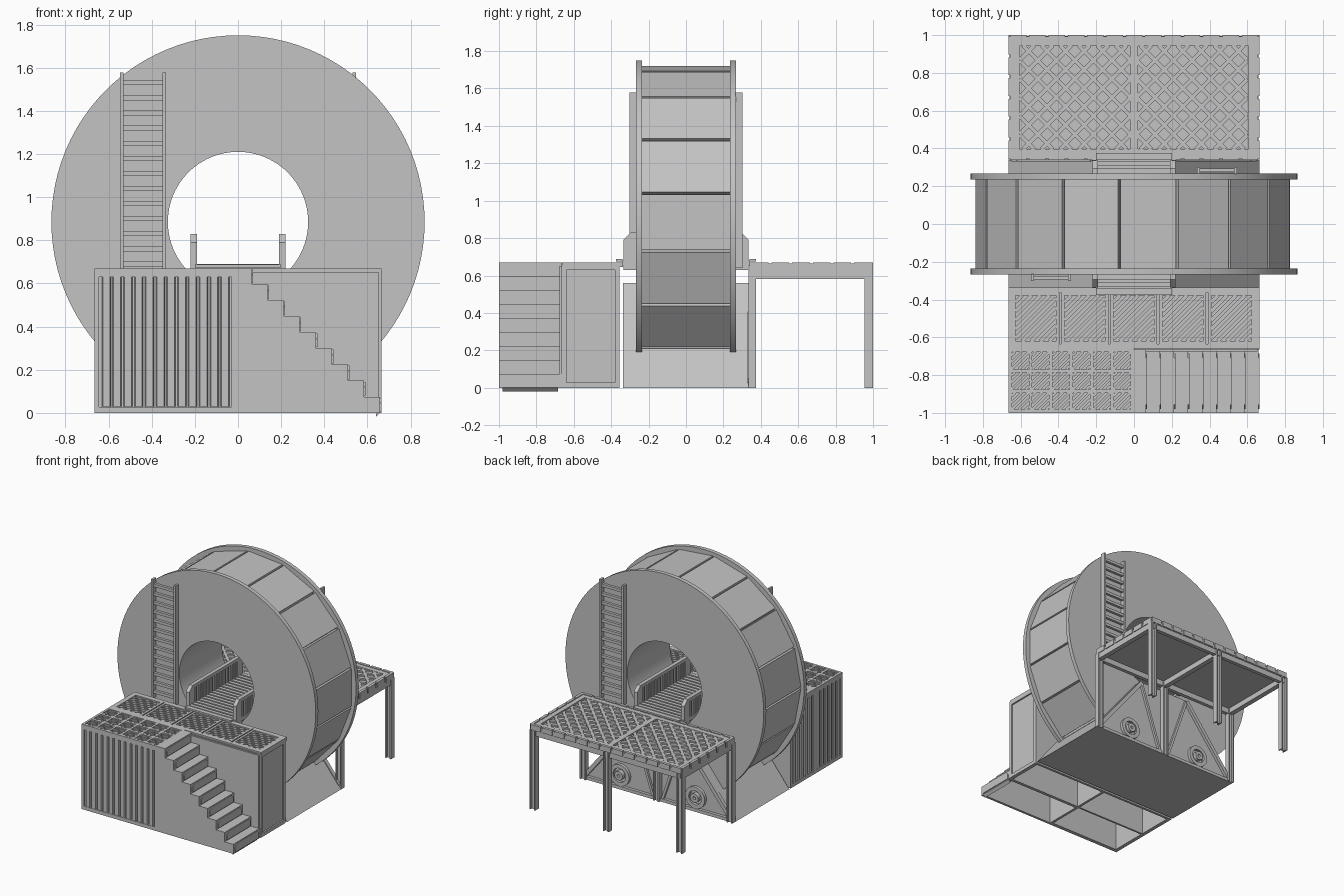
import bpy, bmesh, math
from mathutils import Vector, Matrix

cube = bpy.data.objects.get("Cube")
if cube:
    bpy.data.objects.remove(cube, do_unlink=True)

grey = bpy.data.materials.new("plain_grey")
grey.use_nodes = True
grey.diffuse_color = (0.55, 0.55, 0.55, 1)
grey.node_tree.nodes["Principled BSDF"].inputs["Base Color"].default_value = (0.55, 0.55, 0.55, 1)


class Part:
    """Collects simple solids into one named object."""

    def __init__(self, name):
        self.name, self.bm = name, bmesh.new()

    def box(self, x0, x1, y0, y1, z0, z1):
        m = Matrix.Translation(((x0 + x1) / 2, (y0 + y1) / 2, (z0 + z1) / 2))
        m = m @ Matrix.Diagonal((x1 - x0, y1 - y0, z1 - z0, 1))
        bmesh.ops.create_cube(self.bm, size=1, matrix=m)

    def bar(self, p, q, w, h):
        p, q = Vector(p), Vector(q)
        d = q - p
        m = Matrix.Translation((p + q) / 2) @ d.to_track_quat('Y', 'Z').to_matrix().to_4x4()
        bmesh.ops.create_cube(self.bm, size=1, matrix=m @ Matrix.Diagonal((w, d.length, h, 1)))

    def prism(self, pts, axis, t0, t1):
        place = (lambda a, b, t: (t, a, b)) if axis == 'x' else (lambda a, b, t: (a, t, b))
        ends = [[self.bm.verts.new(place(a, b, t)) for a, b in pts] for t in (t0, t1)]
        self.bm.faces.new(ends[0])
        self.bm.faces.new(ends[1][::-1])
        for i in range(len(pts)):
            j = (i + 1) % len(pts)
            self.bm.faces.new((ends[0][i], ends[1][i], ends[1][j], ends[0][j]))

    def frame(self, x0, x1, y0, y1, z0, z1, w):
        self.box(x0, x1, y0, y0 + w, z0, z1)
        self.box(x0, x1, y1 - w, y1, z0, z1)
        self.box(x0, x0 + w, y0 + w, y1 - w, z0, z1)
        self.box(x1 - w, x1, y0 + w, y1 - w, z0, z1)

    def diagonals(self, x0, x1, y0, y1, z, step, w, h, slopes):
        cx, cy, hw, hh = (x0 + x1) / 2, (y0 + y1) / 2, (x1 - x0) / 2, (y1 - y0) / 2
        n = int((hw + hh) / step)
        for s in slopes:
            for c in [k * step for k in range(-n, n + 1)]:
                ends = sorted((s * (-hh - c), s * (hh - c)))
                a, b = max(-hw, ends[0]), min(hw, ends[1])
                if b - a > 0.008:
                    self.bar((cx + a, cy + s * a + c, z), (cx + b, cy + s * b + c, z), w, h)

    def lathe(self, profile, centre, steps):
        loops = []
        for k in range(steps):
            a = 2 * math.pi * k / steps
            loops.append([self.bm.verts.new((centre[0] + r * math.cos(a), y, centre[1] + r * math.sin(a)))
                          for r, y in profile])
        for k in range(steps):
            u, v = loops[k], loops[(k + 1) % steps]
            for i in range(len(profile)):
                j = (i + 1) % len(profile)
                self.bm.faces.new((u[i], u[j], v[j], v[i]))

    def done(self, smooth=False):
        bmesh.ops.recalc_face_normals(self.bm, faces=self.bm.faces)
        me = bpy.data.meshes.new(self.name)
        self.bm.to_mesh(me)
        self.bm.free()
        me.materials.append(grey)
        ob = bpy.data.objects.new(self.name, me)
        bpy.context.collection.objects.link(ob)
        if smooth:
            bpy.ops.object.select_all(action='DESELECT')
            ob.select_set(True)
            bpy.context.view_layer.objects.active = ob
            bpy.ops.object.shade_smooth_by_angle(angle=math.radians(30))


W, TOP, HUB = 0.665, 0.67, 0.885

# Wheel: two flanges, inner drum and bored tunnel
p = Part("wheel")
half = [(0.325, -0.267), (0.865, -0.267), (0.865, -0.235), (0.8, -0.235)]
p.lathe(half + [(r, -y) for r, y in reversed(half)], (0, HUB), 96)
p.done(True)

# Flat panels around the drum
p = Part("drum_panels")
SIDES = 17
for k in range(SIDES):
    a = math.pi + (k + 0.5) * 2 * math.pi / SIDES
    m = Matrix.Translation((0, 0, HUB)) @ Matrix.Rotation(-a, 4, 'Y') @ Matrix.Translation((0.805, 0, 0))
    bmesh.ops.create_cube(p.bm, size=1, matrix=m @ Matrix.Diagonal((0.04, 0.47, 0.294, 1)))
p.done()

# Sloped cradle under the wheel
p = Part("cradle")
p.prism([(-W, 0), (W, 0), (0.22, 0.56), (-0.22, 0.56)], 'y', -0.337, 0.337)
for s in (-1, 1):
    p.bar((s * 0.64, 0.345, 0.02), (s * 0.22, 0.345, 0.545), 0.03, 0.03)
    p.bar((s * 0.04, 0.345, 0.02), (s * 0.22, 0.345, 0.545), 0.02, 0.02)
p.box(-W, W, 0.335, 0.36, 0, 0.025)
p.done()

# Support rollers on the back of the cradle
p = Part("support_rollers")
for x in (-0.33, 0.33):
    p.lathe([(0.055, 0.33), (0.085, 0.33), (0.085, 0.36), (0.055, 0.36)], (x, 0.11), 24)
    p.lathe([(0.012, 0.33), (0.035, 0.33), (0.035, 0.37), (0.012, 0.37)], (x, 0.11), 16)
    p.box(x - 0.06, x + 0.06, 0.335, 0.345, 0.1, 0.12)
p.done(True)

# Walkway through the tunnel with slatted railings
p = Part("walkway")
p.box(-0.22, 0.22, -0.34, 0.34, 0.65, 0.68)
for s in (-1, 1):
    p.bm.verts.ensure_lookup_table()
    p.box(-0.2, 0.2, min(s * 0.34, s * 0.375), max(s * 0.34, s * 0.375), 0.675, 0.688)
for k in range(17):
    y = -0.32 + k * 0.04
    p.box(-0.19, 0.19, y - 0.014, y + 0.014, 0.68, 0.69)
p.done()

p = Part("railings")
rail = [(-0.335, 0.63), (-0.335, 0.79), (-0.295, 0.83), (0.295, 0.83), (0.335, 0.79), (0.335, 0.63)]
for s in (-1, 1):
    p.prism(rail, 'x', s * 0.2, s * 0.21)
    x0, x1 = sorted((s * 0.19, s * 0.22))
    p.box(x0, x1, -0.295, 0.295, 0.805, 0.83)
    for e in (-1, 1):
        p.prism([(e * y, z) for y, z in rail[:3]] + [(e * -0.265, 0.83), (e * -0.265, 0.63)], 'x', x0, x1)
    for k in range(13):
        y = -0.24 + k * 0.04
        p.box(x0 + 0.004, x1 - 0.004, y - 0.008, y + 0.008, 0.68, 0.81)
p.done()

# Ladders on the front and back flanges
for name, s in (("front_ladder", -1), ("back_ladder", 1)):
    p = Part(name)
    y0, y1 = sorted((s * 0.265, s * 0.303))
    for x in (0.342, 0.538):
        p.box(s * x - 0.008, s * x + 0.008, y0, y1, 0.64, 1.578)
    for k in range(13):
        z = 0.69 + k * 0.07
        p.box(s * 0.44 - 0.1, s * 0.44 + 0.1, s * 0.284 - 0.01, s * 0.284 + 0.01, z - 0.011, z + 0.011)
    p.done()

# Hollow housing in front: walls, deck plates and ribbed panels
p = Part("housing")
p.box(-W + 0.012, W - 0.012, -0.375, -0.355, 0, 0.65)
p.box(-W + 0.012, W - 0.012, -0.675, -0.66, 0, 0.65)
p.box(-W + 0.012, -W + 0.03, -0.988, -0.36, 0, 0.65)
p.box(W - 0.03, W - 0.012, -0.66, -0.36, 0, 0.65)
p.box(-W + 0.012, 0, -0.988, -0.97, 0, 0.65)
p.box(-0.02, 0, -0.99, -0.36, 0, 0.65)
p.box(-W, W, -0.665, -0.337, 0.645, 0.658)
p.box(-W, 0, -1, -0.665, 0.645, 0.658)
for z0, z1 in ((0, 0.028), (0.63, 0.66)):
    p.box(-W, 0, -1, -0.98, z0, z1)
    p.box(-W, -W + 0.02, -1, -0.355, z0, z1)
    p.box(W - 0.02, W, -0.665, -0.355, z0, z1)
for x0, x1 in ((-W, -W + 0.02), (-0.03, 0)):
    p.box(x0, x1, -1, -0.98, 0, 0.66)
for s, ys in ((-1, (-1, -0.685, -0.38)), (1, (-0.665, -0.38))):
    x0, x1 = sorted((s * W, s * (W - 0.02)))
    for y in ys:
        p.box(x0, x1, y, y + 0.025, 0, 0.66)
p.done()

p = Part("wall_ribs")
for k in range(12):
    x = -0.61 + k * 0.05
    p.prism([(x - 0.016, -1), (x + 0.016, -1), (x + 0.022, -0.985), (x - 0.022, -0.985)], 'y', 0, 1)
# turn the flat outlines upright
bmesh.ops.transform(p.bm, verts=p.bm.verts, matrix=Matrix(((1, 0, 0, 0), (0, 0, 1, 0), (0, 0.6, 0, 0.03), (0, 0, 0, 1))))
for k in range(12):
    y = -0.95 + k * 0.05
    p.box(-W + 0.001, -W + 0.014, y - 0.016, y + 0.016, 0.028, 0.63)
p.done()

# Grated decks on the housing
p = Part("wide_grates")
p.frame(-W, W, -0.66, -0.337, 0.655, TOP, 0.025)
for k in range(5):
    x = -0.645 + k * 0.259
    p.frame(x, x + 0.25, -0.637, -0.36, 0.655, TOP, 0.018)
    p.diagonals(x + 0.018, x + 0.232, -0.62, -0.378, 0.661, 0.048, 0.02, 0.012, (1,))
p.done()

p = Part("small_grates")
p.frame(-W, 0, -1, -0.66, 0.655, TOP, 0.018)
for k in range(1, 6):
    x = -W + 0.009 + k * 0.108
    p.box(x - 0.009, x + 0.009, -0.99, -0.665, 0.655, TOP)
for k in range(1, 3):
    y = -0.992 + k * 0.107
    p.box(-0.66, -0.005, y - 0.009, y + 0.009, 0.655, TOP)
for i in range(6):
    for j in range(3):
        x, y = -W + 0.018 + i * 0.108, -0.982 + j * 0.107
        p.diagonals(x, x + 0.09, y, y + 0.09, 0.661, 0.036, 0.014, 0.012, (1,))
p.done()

# Stairs: stepped side plates, treads and chamfered risers
STEPS, RUN, RISE = 9, 0.0744, 0.0744
edge = []
for k in range(STEPS):
    x = W - 0.006 - (STEPS - 1 - k) * RUN
    z = TOP - k * RISE
    edge += [(x, z), (x, z - RISE)]
p = Part("stairs")
for y in (-1, -0.685):
    p.prism([(0, 0), (0, TOP)] + edge[:-1] + [(W - 0.006, 0)], 'y', y, y + 0.02)
p.prism([(0, TOP)] + edge + [(x - 0.02, z - 0.02) for x, z in reversed(edge)], 'y', -0.98, -0.685)
for x, z in edge[::2]:
    p.prism([(-0.98, z - 0.068), (-0.98, z - 0.03), (-0.955, z - 0.005), (-0.71, z - 0.005),
             (-0.685, z - 0.03), (-0.685, z - 0.068)], 'x', x - 0.005, x + 0.006)
p.done()

# Rear platform: plate, crossed ribs and notched rim
p = Part("platform")
p.box(-W + 0.006, W - 0.006, 0.346, 0.994, 0.625, 0.65)
p.frame(-W + 0.008, W - 0.008, 0.348, 0.992, 0.64, 0.664, 0.05)
p.box(-0.02, 0.02, 0.36, 0.98, 0.64, 0.664)
for x0, x1 in ((-0.605, -0.02), (0.015, 0.6)):
    p.diagonals(x0, x1, 0.395, 0.945, 0.655, 0.098, 0.022, 0.014, (1, -1))
for k in range(13):
    x = -W + k * 0.1023
    for y in (0.34, 0.978):
        p.box(x + 0.008, x + 0.095, y, y + 0.022, 0.628, TOP)
for k in range(6):
    y = 0.34 + k * 0.11
    for x in (-W, W - 0.022):
        p.box(x, x + 0.022, y + 0.008, y + 0.102, 0.628, TOP)
for x in (-0.64, 0, 0.64):
    p.box(x - 0.02, x + 0.02, 0.375, 0.955, 0.582, 0.627)
for y in (0.355, 0.975):
    p.box(-0.64, 0.64, y - 0.015, y + 0.015, 0.582, 0.627)
p.done()

# Flanged posts under the platform
p = Part("platform_posts")
for x in (-0.64, 0, 0.64):
    for y0, y1 in ((0.335, 0.375), (0.955, 1)):
        p.box(x - 0.025, x - 0.015, y0, y1, 0, 0.63)
        p.box(x + 0.015, x + 0.025, y0, y1, 0, 0.63)
        p.box(x - 0.015, x + 0.015, (y0 + y1) / 2 - 0.006, (y0 + y1) / 2 + 0.006, 0, 0.63)
p.done()
